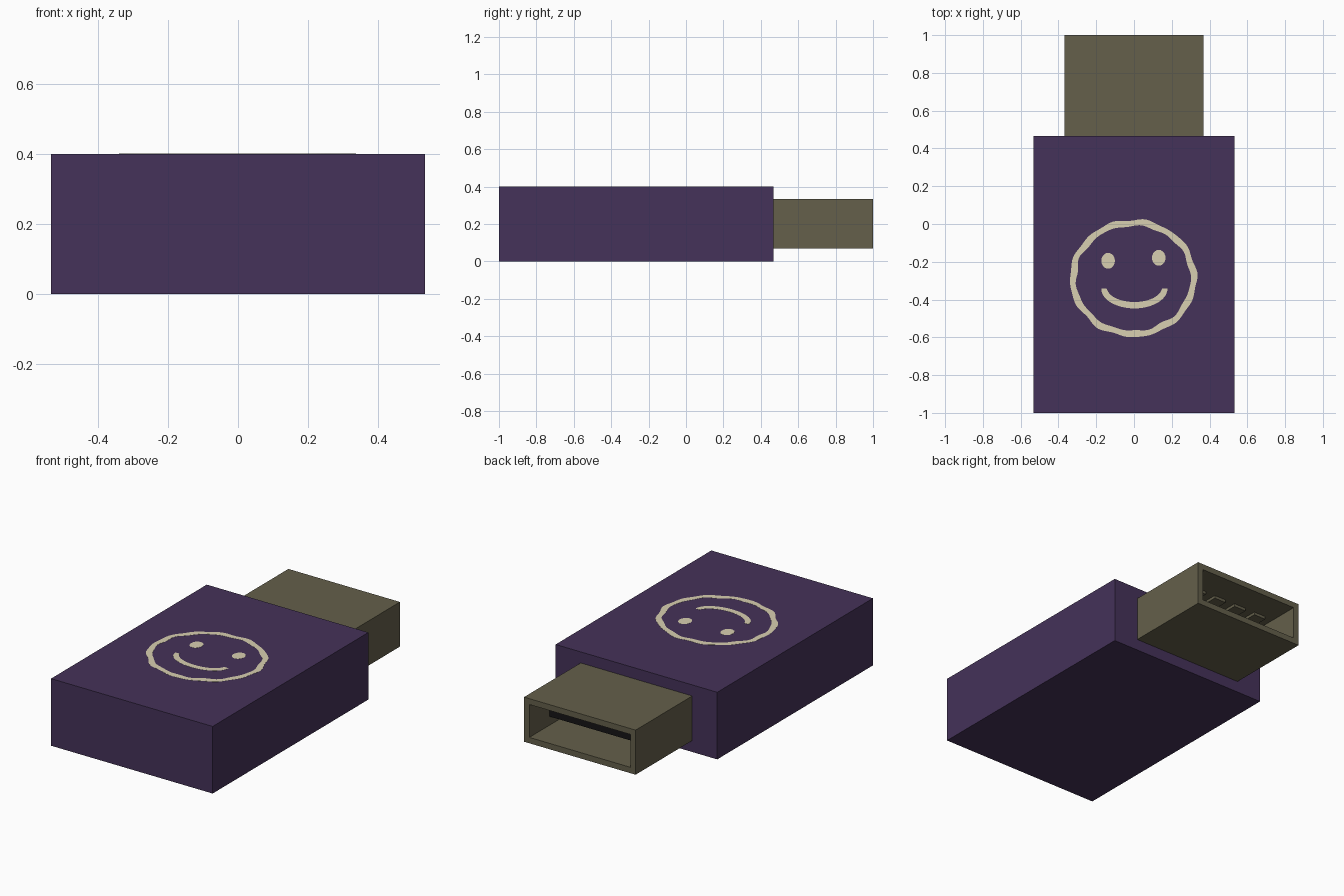
import bpy, bmesh, math
from mathutils import Vector

if "Cube" in bpy.data.objects:
    bpy.data.objects.remove(bpy.data.objects["Cube"])


def material(name, rgb):
    m = bpy.data.materials.new(name)
    m.diffuse_color = (*rgb, 1)
    m.use_nodes = True
    m.node_tree.nodes["Principled BSDF"].inputs["Base Color"].default_value = m.diffuse_color
    return m


PURPLE = material("purple plastic", (0.059, 0.032, 0.100))
OLIVE = material("olive metal", (0.128, 0.116, 0.070))
CREAM = material("cream paint", (0.69, 0.63, 0.44))
BLACK = material("black plastic", (0.008, 0.007, 0.008))


def finish(bm, name, mat):
    me = bpy.data.meshes.new(name)
    bm.to_mesh(me)
    bm.free()
    me.materials.append(mat)
    ob = bpy.data.objects.new(name, me)
    bpy.context.collection.objects.link(ob)
    return ob


def box_mesh(lo, hi):
    bm = bmesh.new()
    bmesh.ops.create_cube(bm, size=1)
    for v in bm.verts:
        v.co = Vector([lo[i] + (v.co[i] + 0.5) * (hi[i] - lo[i]) for i in range(3)])
    return bm


def box(name, lo, hi, mat):
    return finish(box_mesh(lo, hi), name, mat)


def plate(name, left, right, closed, mat, z=0.3985, t=0.0022):
    """Thin painted band between two matching lines of points."""
    bm = bmesh.new()
    n = len(left)
    lo_l, lo_r, hi_l, hi_r = [[bm.verts.new((x, y, h)) for x, y in line]
                              for h in (z, z + t) for line in (left, right)]
    for i in range(n if closed else n - 1):
        j = (i + 1) % n
        for p, q in ((hi_l, hi_r), (hi_r, lo_r), (lo_r, lo_l), (lo_l, hi_l)):
            bm.faces.new((p[i], q[i], q[j], p[j]))
    if not closed:
        for i in (0, n - 1):
            bm.faces.new((hi_l[i], lo_l[i], lo_r[i], hi_r[i]))
    bmesh.ops.recalc_face_normals(bm, faces=bm.faces)
    return finish(bm, name, mat)


# Main case
box("case", (-0.533, -1, 0), (0.533, 0.467, 0.4), PURPLE)

# Hollow metal plug: inset the end face and push it inward
bm = box_mesh((-0.368, 0.467, 0.068), (0.368, 1, 0.334))
bm.normal_update()
end = [f for f in bm.faces if f.normal.y > 0.9]
bmesh.ops.inset_region(bm, faces=end, thickness=0.035, use_even_offset=True)
inner = bmesh.ops.extrude_discrete_faces(bm, faces=end)["faces"]
bmesh.ops.translate(bm, verts=inner[0].verts, vec=(0, -0.5, 0))
finish(bm, "plug_shell", OLIVE)

# Black tongue inside the plug, with four metal contacts above it
box("tongue", (-0.334, 0.499, 0.155), (0.334, 0.81, 0.245), BLACK)
for i in range(4):
    x = -0.235 + i * 0.145
    box("contact_%d" % (i + 1), (x - 0.04, 0.5, 0.282), (x + 0.04, 0.82, 0.3), OLIVE)

# Hand-drawn wobbly face outline
outer, inside = [], []
for i in range(120):
    a = 2 * math.pi * i / 120
    wob = 0.003 * math.sin(14 * a + 0.5) + 0.003 * math.sin(9 * a + 2)
    w = 0.0165 + 0.002 * math.sin(11 * a)
    c, s = math.cos(a), math.sin(a)
    for line, d in ((outer, w), (inside, -w)):
        line.append((-0.004 + (0.319 + wob + d) * c, -0.287 + (0.294 + wob + d) * s))
plate("face_outline", outer, inside, True, CREAM)

# Smile
low, high = [], []
for i in range(25):
    u = -1 + i / 12
    a = math.radians(-90 + 88 * u)
    w = 0.017 * (1 - 0.2 * u ** 8)
    c, s = math.cos(a), math.sin(a)
    low.append((0.002 + (0.161 + w) * c, -0.338 + (0.092 + w) * s))
    high.append((0.002 + (0.161 - w) * c, -0.338 + (0.092 - w) * s))
plate("smile", low, high, False, CREAM)

# Eyes
for name, x, y in (("left_eye", -0.137, -0.195), ("right_eye", 0.131, -0.179)):
    bm = bmesh.new()
    bmesh.ops.create_cone(bm, cap_ends=True, segments=20, radius1=1, radius2=1, depth=1)
    bmesh.ops.scale(bm, verts=bm.verts, vec=(0.036, 0.042, 0.0022))
    bmesh.ops.translate(bm, verts=bm.verts, vec=(x, y, 0.3996))
    finish(bm, name, CREAM)
